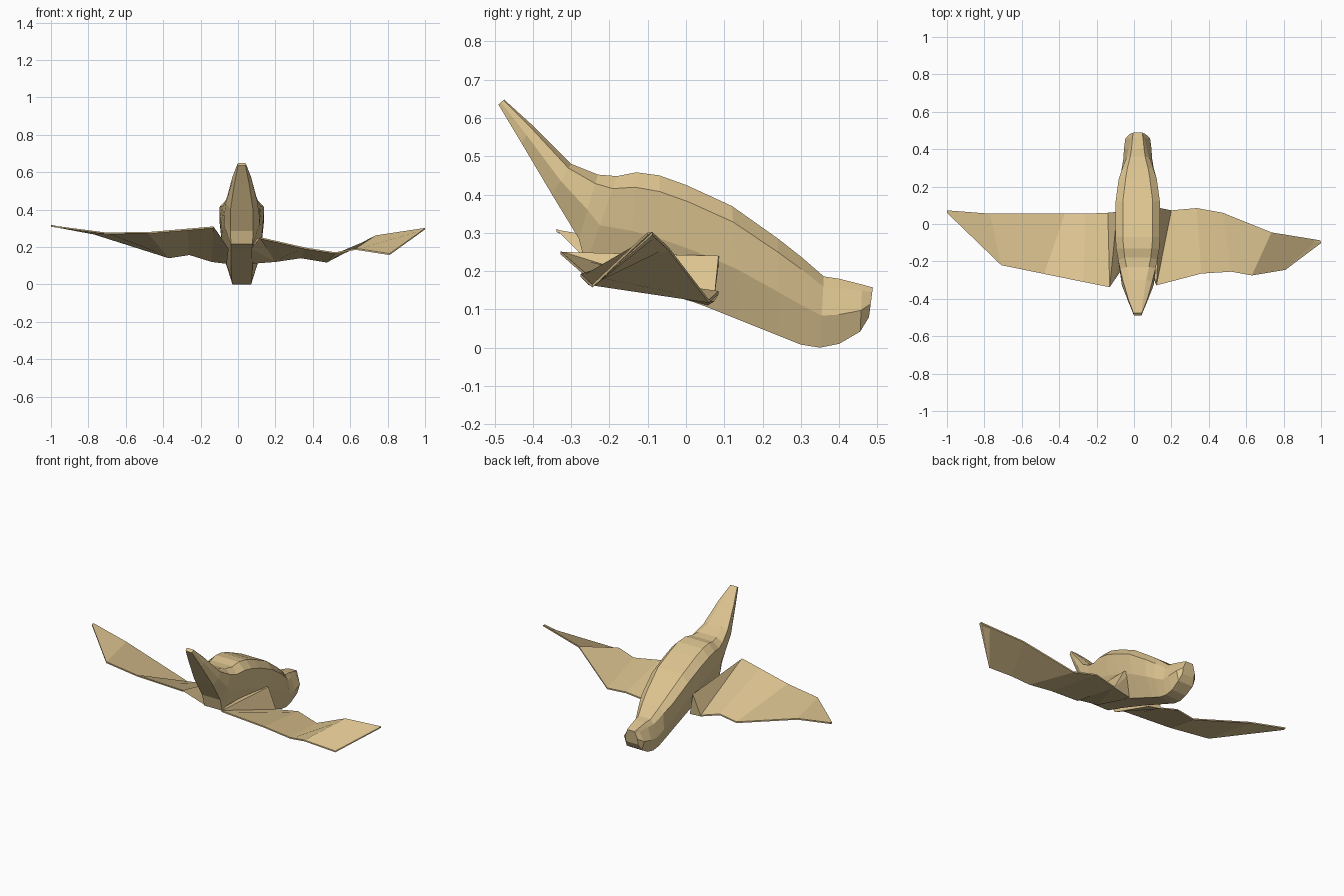
import bpy, bmesh


def finish(bm, name):
    bmesh.ops.remove_doubles(bm, verts=bm.verts, dist=0.0005)
    bmesh.ops.recalc_face_normals(bm, faces=bm.faces)
    me = bpy.data.meshes.new(name)
    bm.to_mesh(me)
    bm.free()
    ob = bpy.data.objects.new(name, me)
    bpy.context.collection.objects.link(ob)
    me.materials.append(tan)
    return ob


def loft(name, rings):
    """Skin closed rings of points and cap both ends."""
    bm = bmesh.new()
    loops = [[bm.verts.new(p) for p in r] for r in rings]
    n = len(loops[0])
    for a, b in zip(loops, loops[1:]):
        for i in range(n):
            j = (i + 1) % n
            bm.faces.new((a[i], a[j], b[j], b[i]))
    bm.faces.new(loops[0])
    bm.faces.new(loops[-1])
    return finish(bm, name)


def ring(yt, zt, yb, zb, wt, wu, wm, wb, cx=0.02):
    """Eight-sided body section between a top point and a bottom point."""
    half = []
    for f, w in ((0, wt), (0.14, wu), (0.55, wm), (1, wb)):
        half.append((w, yt + (yb - yt) * f, zt + (zb - zt) * f))
    return ([(cx + w, y, z) for w, y, z in half] +
            [(cx - w, y, z) for w, y, z in reversed(half)])


def wing(name, lead, trail, thick=0.008):
    """Thin folded panel between matching leading and trailing edge points."""
    rings = []
    for a, b in zip(lead, trail):
        rings.append([a, b, (b[0], b[1], b[2] - thick), (a[0], a[1], a[2] - thick)])
    return loft(name, rings)


def wedge(name, pts):
    bm = bmesh.new()
    for p in pts:
        bm.verts.new(p)
    bmesh.ops.convex_hull(bm, input=bm.verts)
    return finish(bm, name)


tan = bpy.data.materials.new("tan")
tan.diffuse_color = (0.72, 0.55, 0.28, 1)

# Body with raised tail, back and head
loft("bird_body", [ring(*r) for r in (
    (-0.475, 0.648, -0.49, 0.635, 0.018, 0.022, 0.022, 0.020),
    (-0.40, 0.580, -0.43, 0.535, 0.030, 0.050, 0.050, 0.040),
    (-0.30, 0.480, -0.35, 0.400, 0.045, 0.078, 0.085, 0.060),
    (-0.23, 0.452, -0.28, 0.285, 0.060, 0.095, 0.095, 0.060),
    (-0.18, 0.448, -0.262, 0.215, 0.070, 0.105, 0.095, 0.058),
    (-0.13, 0.458, -0.15, 0.180, 0.075, 0.115, 0.100, 0.058),
    (-0.07, 0.450, -0.06, 0.148, 0.080, 0.120, 0.105, 0.058),
    (0.00, 0.425, 0.05, 0.108, 0.080, 0.120, 0.108, 0.058),
    (0.12, 0.370, 0.14, 0.072, 0.080, 0.118, 0.105, 0.056),
    (0.24, 0.285, 0.24, 0.032, 0.065, 0.102, 0.095, 0.054),
    (0.30, 0.238, 0.30, 0.008, 0.055, 0.082, 0.085, 0.052),
    (0.36, 0.186, 0.35, 0.000, 0.040, 0.058, 0.076, 0.050),
    (0.40, 0.180, 0.40, 0.010, 0.034, 0.050, 0.074, 0.048),
    (0.46, 0.165, 0.455, 0.042, 0.028, 0.036, 0.066, 0.050),
    (0.488, 0.157, 0.478, 0.080, 0.024, 0.028, 0.040, 0.040))])

# Spread wing on the -x side
wing("left_wing",
     [(-0.14, 0.06, 0.128), (-0.26, 0.055, 0.165), (-0.37, 0.055, 0.148),
      (-0.77, 0.055, 0.275), (-1.0, 0.073, 0.318)],
     [(-0.13, -0.338, 0.31), (-0.27, -0.31, 0.298), (-0.48, -0.267, 0.28),
      (-0.71, -0.22, 0.278), (-1.0, 0.06, 0.316)])

# Folded wing on the +x side
wing("right_wing",
     [(0.20, 0.073, 0.128), (0.335, 0.085, 0.148), (0.475, 0.06, 0.125),
      (0.735, -0.045, 0.262), (1.0, -0.088, 0.302)],
     [(0.12, -0.328, 0.252), (0.36, -0.265, 0.197), (0.52, -0.255, 0.172),
      (0.63, -0.275, 0.193), (0.81, -0.245, 0.165)])
wedge("right_wing_tip", [(0.995, -0.088, 0.302), (1.0, -0.102, 0.30), (0.81, -0.245, 0.165),
                         (0.81, -0.245, 0.157), (1.0, -0.1, 0.294), (0.94, -0.085, 0.285)])

# Wedge-shaped shoulders joining the wings to the body
wedge("left_shoulder", [(-0.09, 0.065, 0.24), (-0.09, -0.25, 0.25), (-0.06, 0.05, 0.11),
                        (-0.05, -0.22, 0.19), (-0.14, 0.06, 0.12), (-0.13, -0.338, 0.308)])
wedge("right_shoulder", [(0.10, 0.088, 0.24), (0.14, 0.085, 0.24), (0.10, -0.25, 0.245),
                         (0.07, 0.055, 0.11), (0.07, -0.22, 0.19), (0.20, 0.073, 0.12),
                         (0.12, -0.328, 0.25)])
